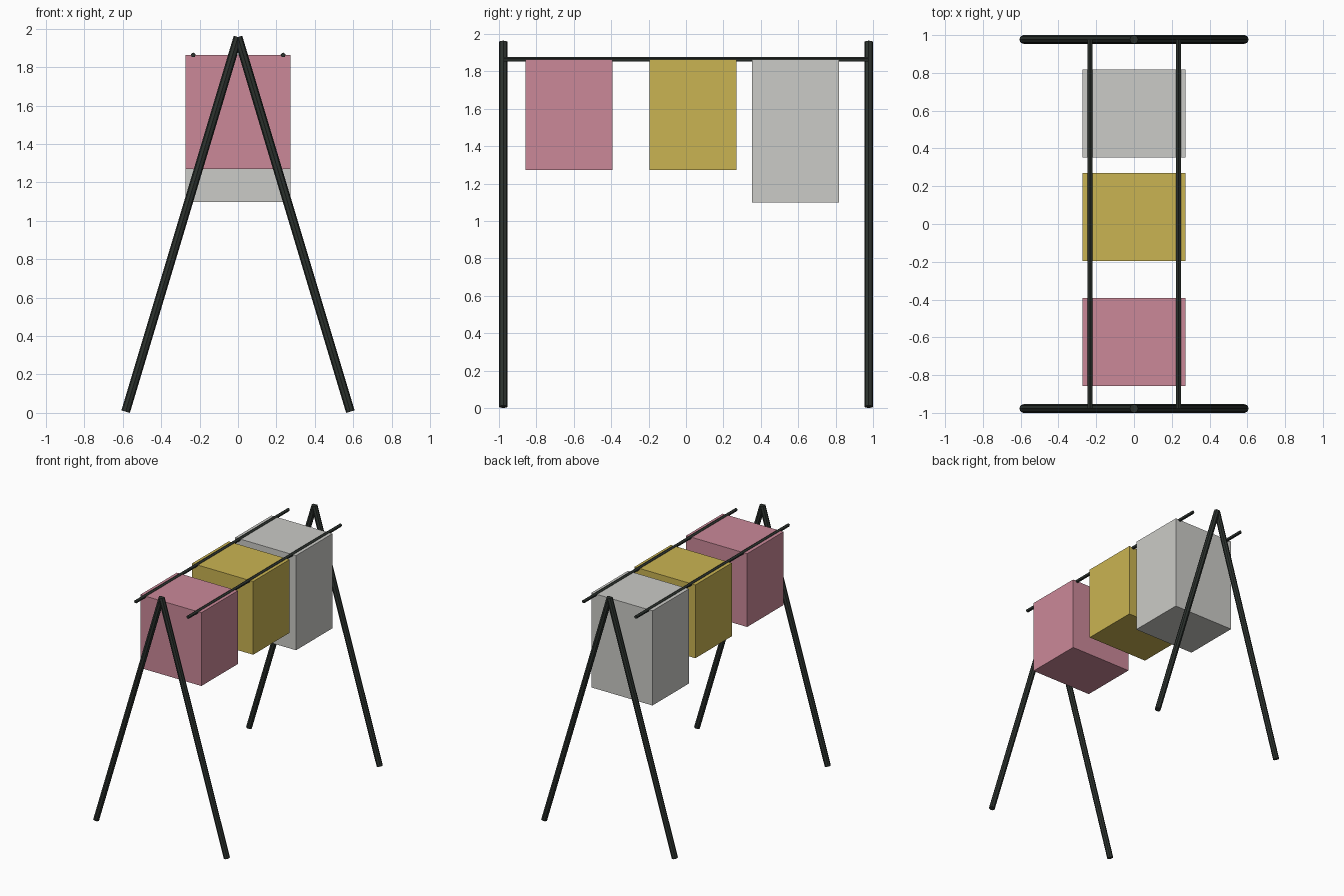
import bpy
from mathutils import Vector

if "Cube" in bpy.data.objects:
    bpy.data.objects.remove(bpy.data.objects["Cube"])


def material(name, rgb):
    def lin(c):
        c /= 255
        return c / 12.92 if c <= 0.04045 else ((c + 0.055) / 1.055) ** 2.4
    m = bpy.data.materials.new(name)
    m.diffuse_color = (*[lin(c) for c in rgb], 1)
    m.use_nodes = True
    m.node_tree.nodes["Principled BSDF"].inputs["Base Color"].default_value = m.diffuse_color
    return m


METAL = material("dark_metal", (44, 50, 46))
PINK = material("pink_cloth", (203, 137, 153))
YELLOW = material("mustard_cloth", (202, 180, 82))
GREY = material("pale_grey_cloth", (203, 203, 199))


def rod(name, a, b, radius, sides):
    a, b = Vector(a), Vector(b)
    bpy.ops.mesh.primitive_cylinder_add(vertices=sides, radius=radius, depth=(b - a).length,
                                        location=(a + b) / 2)
    ob = bpy.context.object
    ob.name = name
    ob.rotation_euler = (b - a).to_track_quat('Z', 'Y').to_euler()
    ob.data.materials.append(METAL)
    return ob


def box(name, lo, hi, mat):
    lo, hi = Vector(lo), Vector(hi)
    bpy.ops.mesh.primitive_cube_add(size=1, location=(lo + hi) / 2)
    ob = bpy.context.object
    ob.name = name
    ob.scale = hi - lo
    ob.data.materials.append(mat)


# A-frame legs at both ends
for end, y in (("front", -0.977), ("back", 0.977)):
    for side, s in (("left", -1), ("right", 1)):
        rod(f"{end}_{side}_leg", (s * 0.585, y, 0.0066), (0, y, 1.957), 0.023, 8)

# Two thin rails running the full length
for side, x in (("left", -0.233), ("right", 0.235)):
    rod(f"{side}_rail", (x, -0.977, 1.863), (x, 0.977, 1.863), 0.0135, 5)

# Hanging boxes, tops level with the rails
W, TOP = 0.273, 1.864
for name, y0, y1, z, mat in (("front_hanging_box", -0.858, -0.392, 1.271, PINK),
                             ("middle_hanging_box", -0.196, 0.27, 1.271, YELLOW),
                             ("back_hanging_box", 0.352, 0.818, 1.098, GREY)):
    box(name, (-W, y0, z), (W, y1, TOP), mat)
